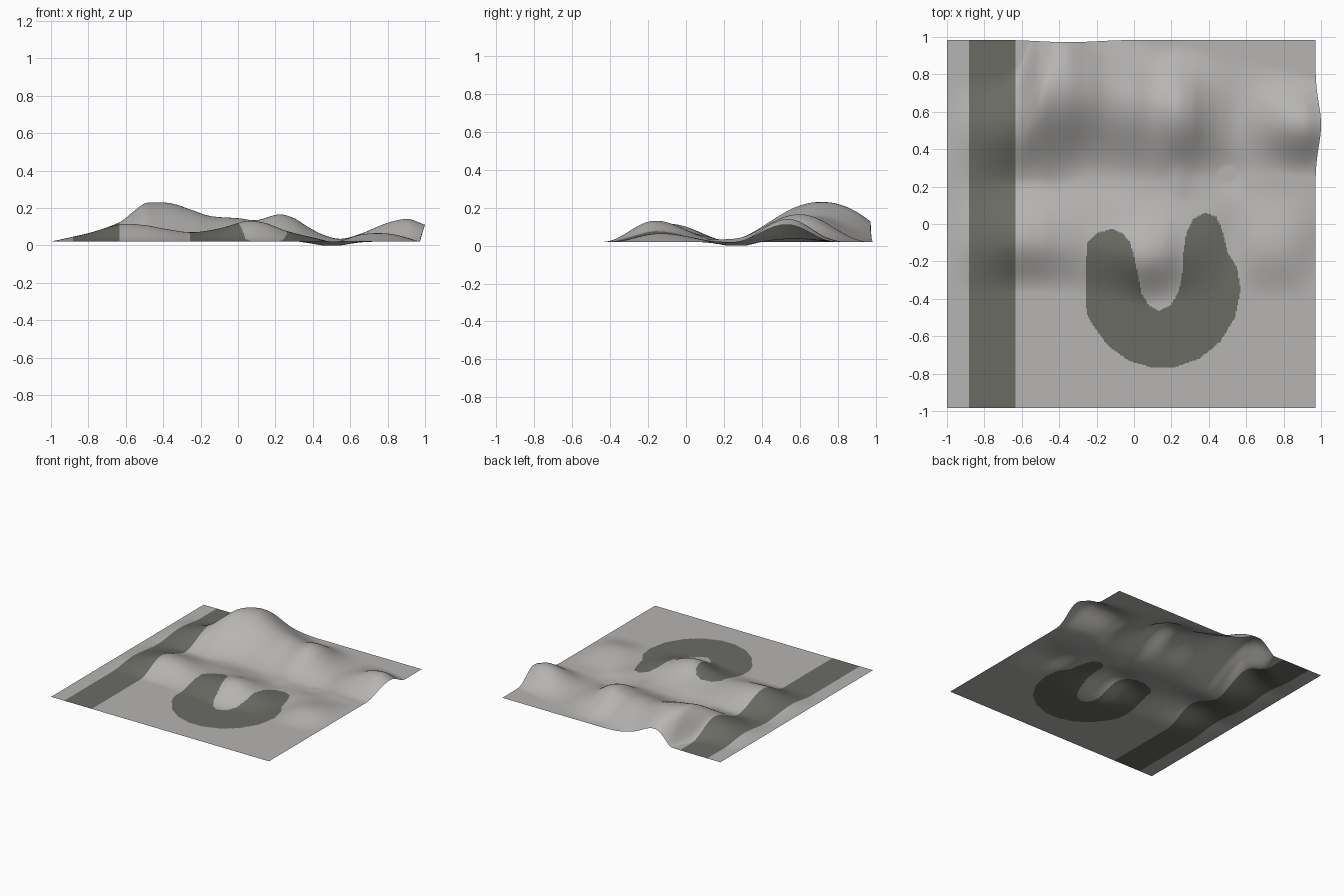
import bpy, math

if "Cube" in bpy.data.objects:
    bpy.data.objects.remove(bpy.data.objects["Cube"])

N = 300
X0, X1, Y0, Y1, BASE = -1.0, 0.97, -0.985, 0.985, 0.02


def curve(knots):
    """Smooth interpolation through (position, value) knots."""
    def f(x):
        if x <= knots[0][0]:
            return knots[0][1]
        if x >= knots[-1][0]:
            return knots[-1][1]
        i = max(k for k in range(len(knots) - 1) if knots[k][0] <= x)

        def slope(k):
            a, b = knots[max(k - 1, 0)], knots[min(k + 1, len(knots) - 1)]
            return (b[1] - a[1]) / (b[0] - a[0])
        (xa, va), (xb, vb) = knots[i], knots[i + 1]
        h = xb - xa
        t = (x - xa) / h
        return ((2*t**3 - 3*t*t + 1) * va + (t**3 - 2*t*t + t) * h * slope(i)
                + (3*t*t - 2*t**3) * vb + (t**3 - t*t) * h * slope(i + 1))
    return f


def hump(d, front, back, power=2.0):
    """Rounded ridge cross-section with separate front and back widths."""
    w = front if d < 0 else back
    t = abs(d) / w
    return math.cos(t * math.pi / 2) ** power if t < 1 else 0.0


def blob(x, y, cx, cy, sx, sy, h):
    return h * math.exp(-((x - cx) / sx) ** 2 - ((y - cy) / sy) ** 2)


# Back hills: height, centre line and widths along x
back_h = curve([(-1, 0), (-.8, .045), (-.63, .105), (-.56, .16), (-.5, .203), (-.44, .21),
                (-.35, .203), (-.25, .17), (-.15, .137), (0, .125), (.1, .115), (.22, .145),
                (.3, .125), (.38, .075), (.46, .035), (.55, .015), (.65, .04), (.8, .1),
                (.9, .12), (.97, .09)])
back_y = curve([(-1, .5), (-.63, .54), (-.5, .68), (-.4, .73), (-.25, .71), (0, .64), (.22, .6), (.97, .53)])
back_wf = curve([(-1, .28), (-.63, .34), (-.45, .53), (-.25, .47), (0, .42), (.22, .4), (.5, .3), (.97, .28)])
back_wb = curve([(-1, .28), (-.63, .3), (-.5, .44), (-.4, .52), (-.2, .42), (.1, .35), (.25, .37), (.97, .26)])
# Front ridge
front_h = curve([(-1, 0), (-.8, .045), (-.63, .092), (-.5, .088), (-.4, .07), (-.25, .05), (-.1, .07),
                 (.05, .11), (.15, .098), (.25, .06), (.4, .022), (.52, 0), (.65, .036), (.75, .045),
                 (.85, .035), (.97, 0)])
front_y = curve([(-1, -.1), (-.5, -.09), (-.1, -.13), (.05, -.16), (.3, -.14), (.97, -.13)])

xs = [X0 + (X1 - X0) * i / N for i in range(N + 1)]
ys = [Y0 + (Y1 - Y0) * j / N for j in range(N + 1)]
bh, by, bf, bb, fh, fy = ([c(x) for x in xs] for c in (back_h, back_y, back_wf, back_wb, front_h, front_y))
verts = []
for j, y in enumerate(ys):
    for i, x in enumerate(xs):
        z = BASE + bh[i] * hump(y - by[i], bf[i], bb[i])
        z += fh[i] * hump(y - fy[i], .28, .34)
        # saddle, small spur and hollow between the ridges
        if -.2 < y < .8:
            z += blob(x, y, -.05, .12, .25, .1, .015)
            z += blob(x, y, .24, .22, .06, .08, .012)
            z += blob(x, y, .5, .27, .12, .12, -.024)
        # edges pulled slightly by the hills
        px = x + .03 * math.exp(-((y - .53) / .16) ** 2) * max(0, (x - .8) / .17) ** 2
        py = y - .013 * math.exp(-((x + .35) / .22) ** 2) * max(0, (y - .85) / .135) ** 2
        verts.append((px, py, max(z, 0)))

# Outline of the painted horseshoe track
TRACK = [(-.25, -.1), (-.2, -.05), (-.12, -.025), (-.06, -.05), (-.02, -.1), (0, -.17), (.02, -.27),
         (.04, -.37), (.08, -.435), (.13, -.465), (.2, -.43), (.24, -.36), (.26, -.25), (.26, -.18),
         (.28, -.05), (.32, .03), (.38, .06), (.44, .04), (.47, -.03), (.5, -.15), (.55, -.23),
         (.57, -.35), (.54, -.5), (.46, -.63), (.35, -.72), (.22, -.765), (.1, -.77), (-.03, -.73),
         (-.14, -.65), (-.22, -.54), (-.25, -.48), (-.26, -.42), (-.26, -.25)]


def in_track(x, y):
    inside = False
    if not (-.27 < x < .58 and -.78 < y < .07):
        return False
    for (ax, ay), (bx, by_) in zip(TRACK, TRACK[1:] + TRACK[:1]):
        if (ay > y) != (by_ > y) and x < ax + (y - ay) * (bx - ax) / (by_ - ay):
            inside = not inside
    return inside


# Terrain sheet, with the straight road and horseshoe coloured by face position
W = N + 1
faces = [(j*W + i, j*W + i + 1, (j+1)*W + i + 1, (j+1)*W + i) for j in range(N) for i in range(N)]
mesh = bpy.data.meshes.new("terrain")
mesh.from_pydata(verts, [], faces)
for name, col in (("pale_ground", (.47, .462, .45, 1)), ("dark_road", (.146, .148, .13, 1))):
    m = bpy.data.materials.new(name)
    m.diffuse_color = col
    m.use_nodes = True
    m.node_tree.nodes["Principled BSDF"].inputs["Base Color"].default_value = m.diffuse_color
    mesh.materials.append(m)
for p in mesh.polygons:
    c = p.center
    p.material_index = int(-.885 < c.x < -.635 or in_track(c.x, c.y))
    p.use_smooth = True
mesh.update()
bpy.context.collection.objects.link(bpy.data.objects.new("terrain", mesh))
